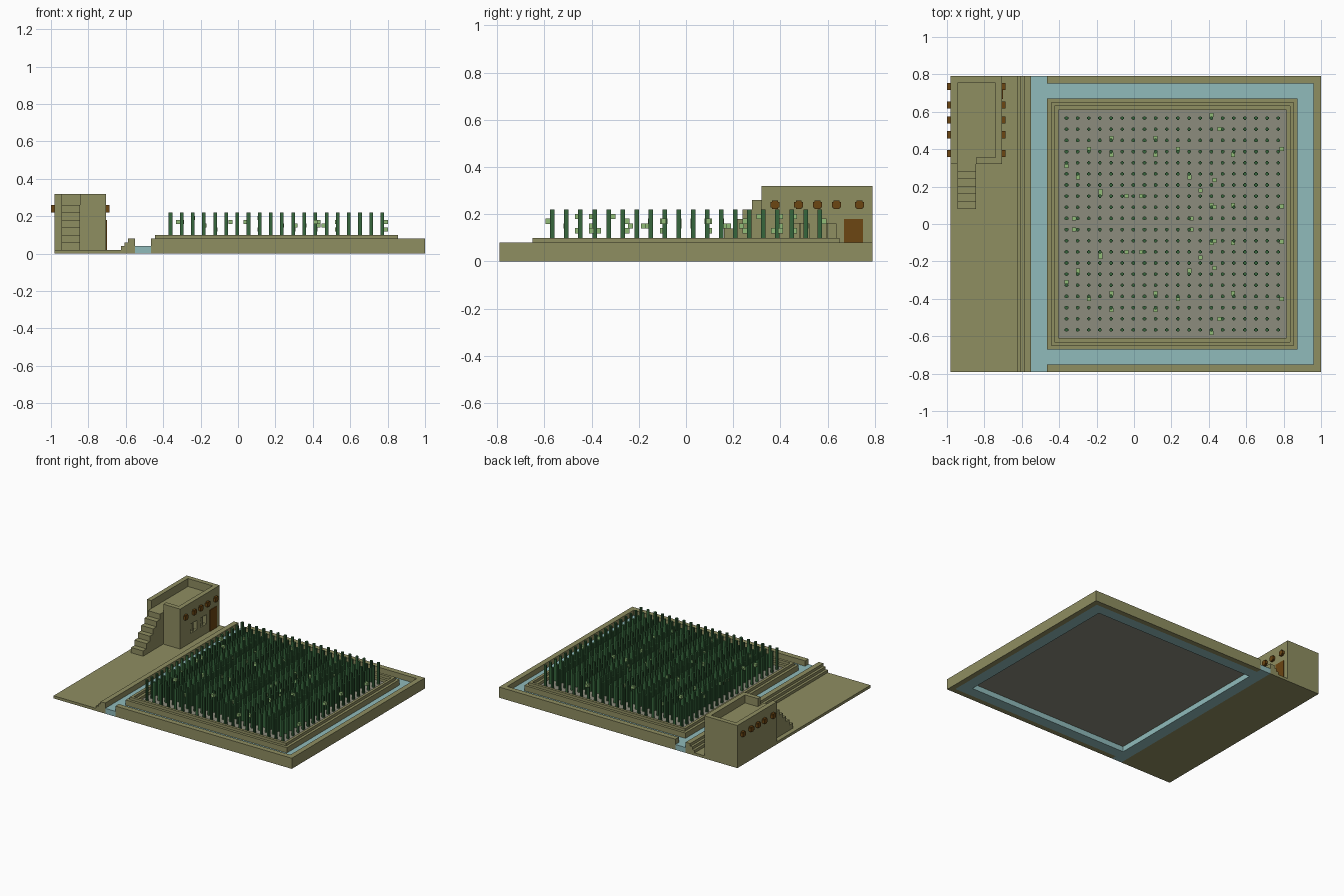
import bpy, bmesh, random
from mathutils import Vector, Matrix

cube = bpy.data.objects.get("Cube")
if cube:
    bpy.data.objects.remove(cube, do_unlink=True)
random.seed(4)


def material(name, rgb):
    lin = [((c / 255 + 0.055) / 1.055) ** 2.4 for c in rgb] + [1]
    m = bpy.data.materials.new(name)
    m.use_nodes = True
    m.diffuse_color = lin
    m.node_tree.nodes["Principled BSDF"].inputs["Base Color"].default_value = lin
    return m


EARTH = material("olive earth", (143, 142, 97))
WATER = material("canal water", (144, 187, 187))
SOIL = material("grey soil", (140, 140, 125))
WOOD = material("brown wood", (108, 70, 18))
STALK = material("stalk green", (54, 102, 60))
LEAF = material("pale leaf green", (146, 188, 120))


def add_box(bm, x0, x1, y0, y1, z0, z1):
    size = Vector((x1 - x0, y1 - y0, z1 - z0))
    mid = Vector((x0 + x1, y0 + y1, z0 + z1)) / 2
    bmesh.ops.create_cube(bm, size=1, matrix=Matrix.Translation(mid) @ Matrix.Diagonal(size.to_4d()))


def add_prism(bm, points, offset):
    """Extrude a flat outline along an offset."""
    face = bm.faces.new([bm.verts.new(p) for p in points])
    out = bmesh.ops.extrude_face_region(bm, geom=[face], use_keep_orig=True)
    new = [v for v in out["geom"] if isinstance(v, bmesh.types.BMVert)]
    bmesh.ops.translate(bm, vec=offset, verts=new)


def plus_outline(r, a):
    """Outline of a plus-shaped section with half width r and half arm a."""
    return [(r, -a), (r, a), (a, a), (a, r), (-a, r), (-a, a),
            (-r, a), (-r, -a), (-a, -a), (-a, -r), (a, -r), (a, -a)]


def finish(name, bm, mat):
    bmesh.ops.recalc_face_normals(bm, faces=bm.faces)
    mesh = bpy.data.meshes.new(name)
    bm.to_mesh(mesh)
    bm.free()
    mesh.materials.append(mat)
    ob = bpy.data.objects.new(name, mesh)
    bpy.context.collection.objects.link(ob)
    return ob


def boxes(name, mat, *dims):
    bm = bmesh.new()
    for d in dims:
        add_box(bm, *d)
    return finish(name, bm, mat)


def ring(x0, x1, y0, y1, w, z0, z1):
    """Four boxes forming a rectangular frame of width w."""
    return [(x0, x1, y0, y0 + w, z0, z1), (x0, x1, y1 - w, y1, z0, z1),
            (x0, x0 + w, y0 + w, y1 - w, z0, z1), (x1 - w, x1, y0 + w, y1 - w, z0, z1)]


Y = 0.79

# Near bank with stepped levee, one profile extruded along y
bm = bmesh.new()
profile = [(-0.98, 0), (-0.55, 0), (-0.55, 0.08), (-0.588, 0.08), (-0.588, 0.06), (-0.606, 0.06),
           (-0.606, 0.04), (-0.625, 0.04), (-0.625, 0.02), (-0.98, 0.02)]
add_prism(bm, [(x, -Y, z) for x, z in profile], (0, 2 * Y, 0))
finish("bank_and_levee", bm, EARTH)

# Outer wall, open towards the canal
boxes("outer_wall", EARTH, (-0.465, 1, -Y, -0.75, 0, 0.08), (-0.465, 1, 0.75, Y, 0, 0.08),
      (0.96, 1, -0.75, 0.75, 0, 0.08))

# Canal and the moat round the field
boxes("canal_water", WATER, (-0.55, -0.465, -Y, Y, 0, 0.04), (0.875, 0.96, -0.75, 0.75, 0, 0.04),
      (-0.465, 0.875, -0.75, -0.67, 0, 0.04), (-0.465, 0.875, 0.67, 0.75, 0, 0.04))

# Stepped bund round the field and the soil inside it
fx0, fx1, fy = -0.465, 0.875, 0.67
bunds = []
for i, top in enumerate((0.08, 0.10, 0.08)):
    d = i * 0.02
    bunds += ring(fx0 + d, fx1 - d, d - fy, fy - d, 0.02, 0.04, top)
boxes("field_bund", EARTH, *bunds)
boxes("field_soil", SOIL, (fx0 + 0.005, fx1 - 0.005, 0.005 - fy, fy - 0.005, 0.038, 0.06))

# Grid of stalks
STEP = 0.0596
bm = bmesh.new()
for i in range(20):
    for j in range(20):
        cx, cy = -0.361 + i * STEP, (j - 9.5) * STEP
        add_prism(bm, [(cx + x, cy + y, 0.06) for x, y in plus_outline(0.0095, 0.005)], (0, 0, 0.16))
finish("stalks", bm, STALK)

# Leaves, mirrored across the field
spots = [(.457, .508), (.414, .583), (-.12, .46), (.115, .46), (-.24, .40), (.235, .40), (-.12, .37),
         (.115, .37), (.53, .37), (-.36, .31), (-.30, .25), (.297, .25), (-.18, .175), (-.04, .15),
         (.04, .15), (.355, .18), (.414, .10), (-.32, .03), (.308, .03), (.79, .40), (.79, .095),
         (.53, .10), (-.18, .16), (.43, .235), (.43, .09)]
bm = bmesh.new()
for x, y in spots:
    z = random.choice((0.13, 0.15, 0.17, 0.19))
    for s in (-1, 1):
        add_box(bm, x - .011, x + .011, s * y - .011, s * y + .011, z - .011, z + .011)
finish("leaves", bm, LEAF)

# House: hollow block with roof terrace, parapet gap and two windows cut out
hx0, hx1, hy0, hy1 = -0.98, -0.705, 0.32, 0.79
house = boxes("house", EARTH, (hx0, hx1, hy0, hy1, 0.02, 0.32))
cuts = [("room", (-0.945, -0.74, 0.355, 0.755, 0.03, 0.235)),
        ("terrace", (-0.945, -0.74, 0.355, 0.755, 0.26, 0.40)),
        ("parapet_gap", (-0.945, -0.845, 0.28, 0.36, 0.26, 0.40)),
        ("window_a", (-0.76, -0.65, 0.445, 0.52, 0.09, 0.16)),
        ("window_b", (-0.76, -0.65, 0.56, 0.635, 0.09, 0.16))]
for name, dims in cuts:
    cutter = boxes(name + "_cutter", EARTH, *[dims])
    cutter.hide_render = True
    cutter.hide_set(True)
    mod = house.modifiers.new(name, 'BOOLEAN')
    mod.operation = 'DIFFERENCE'
    mod.solver = 'EXACT'
    mod.object = cutter
# Apply the cuts, then drop the cutters
bpy.context.view_layer.update()
mesh = bpy.data.meshes.new_from_object(house.evaluated_get(bpy.context.evaluated_depsgraph_get()))
house.modifiers.clear()
house.data = mesh
for name, dims in cuts:
    bpy.data.objects.remove(bpy.data.objects[name + "_cutter"], do_unlink=True)

# Window mullions
boxes("window_bars", EARTH, *[(-0.725, -0.712, y - 0.004, y + 0.004, 0.09, 0.16) for y in (0.4825, 0.5975)])

# Stairs up to the terrace
boxes("stairs", EARTH, *[(-0.945, -0.845, 0.08 + 0.04 * i, 0.12 + 0.04 * i, 0.02, 0.06 + 0.04 * i)
                         for i in range(6)])

# Door and roof beam ends
boxes("door", WOOD, (hx1 - 0.002, hx1 + 0.005, 0.668, 0.75, 0.02, 0.18))
bm = bmesh.new()
for cy in (0.377, 0.477, 0.557, 0.637, 0.735):
    for x0, x1 in ((-1.0, hx0 + 0.01), (hx1 - 0.01, -0.688)):
        add_prism(bm, [(x0, cy + u, 0.24 + v) for u, v in plus_outline(0.019, 0.012)], (x1 - x0, 0, 0))
finish("beam_ends", bm, WOOD)
